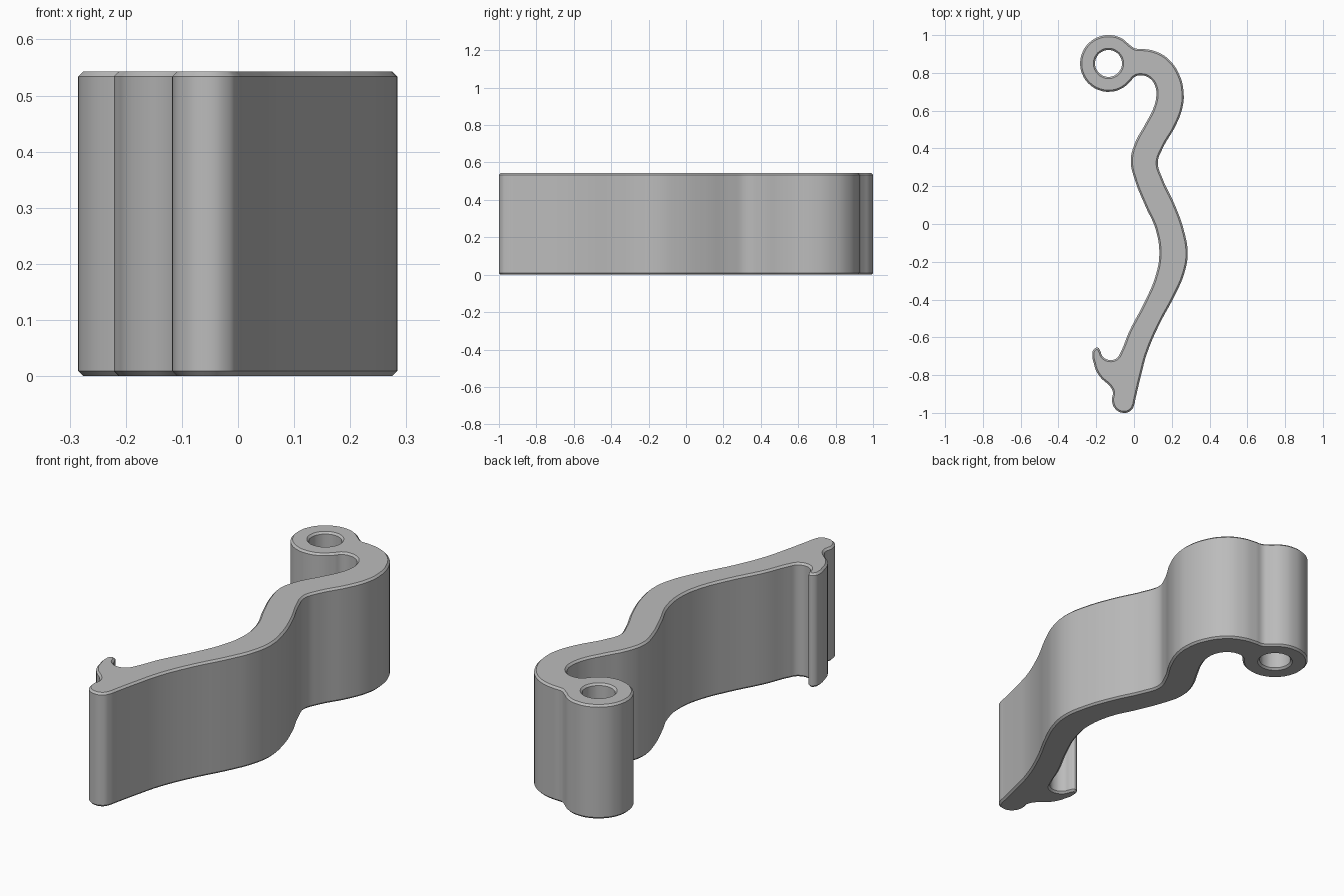
import bpy
import bmesh
from math import cos, sin, radians
from mathutils import Vector

HEIGHT = 0.543
CHAMFER = 0.009
RING_CENTRE = Vector((-0.135, 0.85))
RING_RADIUS = 0.15
HOLE_RADIUS = 0.071

default_cube = bpy.data.objects.get("Cube")
if default_cube:
    bpy.data.objects.remove(default_cube, do_unlink=True)


def make_material(name, colour):
    material = bpy.data.materials.new(name)
    material.use_nodes = True
    material.diffuse_color = colour
    shader = material.node_tree.nodes["Principled BSDF"]
    shader.inputs["Base Color"].default_value = colour
    return material


def arc(centre, radius, start, end, steps):
    """Points along an arc, angles in degrees."""
    angles = [radians(start + (end - start) * i / steps) for i in range(steps + 1)]
    return [(centre.x + radius * cos(a), centre.y + radius * sin(a)) for a in angles]


def add_closed_spline(curve, points):
    """Smooth closed outline through the given points."""
    spline = curve.splines.new("BEZIER")
    spline.bezier_points.add(len(points) - 1)
    spline.use_cyclic_u = True
    spline.resolution_u = 6
    for knot, (x, y) in zip(spline.bezier_points, points):
        knot.co = (x, y, 0)
        knot.handle_left_type = knot.handle_right_type = "AUTO"


# Convex-side edge of the wavy arm, from the foot up to the ring
outer_edge = [
    (0.008, -0.925), (0.04, -0.79), (0.067, -0.69), (0.13, -0.54),
    (0.22, -0.37), (0.265, -0.265), (0.284, -0.16), (0.265, -0.037),
    (0.214, 0.106), (0.15, 0.243), (0.126, 0.325), (0.15, 0.397),
    (0.22, 0.52), (0.255, 0.61), (0.263, 0.69), (0.24, 0.79),
    (0.18, 0.875), (0.11, 0.915), (0.045, 0.927), (0.005, 0.93),
]

# Ring around the pivot hole, open where the arm joins it
ring_edge = arc(RING_CENTRE, RING_RADIUS, 40, 320, 12)

# Other edge of the arm, from the ring back down to the hook
inner_edge = [
    (0.002, 0.778), (0.035, 0.787), (0.082, 0.772), (0.112, 0.73),
    (0.118, 0.677), (0.103, 0.614), (0.06, 0.53), (0.003, 0.423),
    (-0.017, 0.333), (0.003, 0.238), (0.06, 0.095), (0.114, -0.026),
    (0.134, -0.16), (0.114, -0.275), (0.056, -0.413), (-0.024, -0.566),
    (-0.07, -0.677),
]

# Small catch hook with its rounded notch and sloping back
hook_edge = [
    (-0.09, -0.709), (-0.13, -0.72), (-0.165, -0.702), (-0.18, -0.67),
    (-0.191, -0.655), (-0.213, -0.664), (-0.221, -0.695), (-0.212, -0.74),
    (-0.2, -0.778), (-0.175, -0.815), (-0.125, -0.862), (-0.112, -0.89),
]

# Rounded foot below the hook
foot_edge = [
    (-0.117, -0.935), (-0.098, -0.98), (-0.055, -1.0), (-0.016, -0.987),
    (0.0, -0.96),
]

# Flat profile given thickness and a narrow chamfer on both faces
profile = bpy.data.curves.new("lever_arm", "CURVE")
profile.dimensions = "2D"
profile.fill_mode = "BOTH"
profile.extrude = HEIGHT / 2 - CHAMFER
profile.bevel_depth = CHAMFER
profile.bevel_resolution = 0
profile.offset = -CHAMFER
add_closed_spline(profile, outer_edge + ring_edge + inner_edge + hook_edge + foot_edge)
add_closed_spline(profile, arc(RING_CENTRE, HOLE_RADIUS, 0, 330, 11))

lever = bpy.data.objects.new("lever_arm", profile)
bpy.context.collection.objects.link(lever)
lever.location.z = HEIGHT / 2

# Turn the profile into one welded mesh
bpy.ops.object.select_all(action="DESELECT")
lever.select_set(True)
bpy.context.view_layer.objects.active = lever
bpy.ops.object.convert(target="MESH")
lever = bpy.context.view_layer.objects.active
bpy.ops.object.transform_apply(location=True, rotation=False, scale=False)

mesh = bmesh.new()
mesh.from_mesh(lever.data)
bmesh.ops.remove_doubles(mesh, verts=mesh.verts, dist=0.0002)
bmesh.ops.recalc_face_normals(mesh, faces=mesh.faces)
mesh.to_mesh(lever.data)
mesh.free()

# Plain grey finish, smooth walls and crisp chamfers
lever.data.materials.clear()
lever.data.materials.append(make_material("plain grey", (0.5, 0.5, 0.5, 1)))
bpy.ops.object.shade_smooth_by_angle(angle=radians(30))
